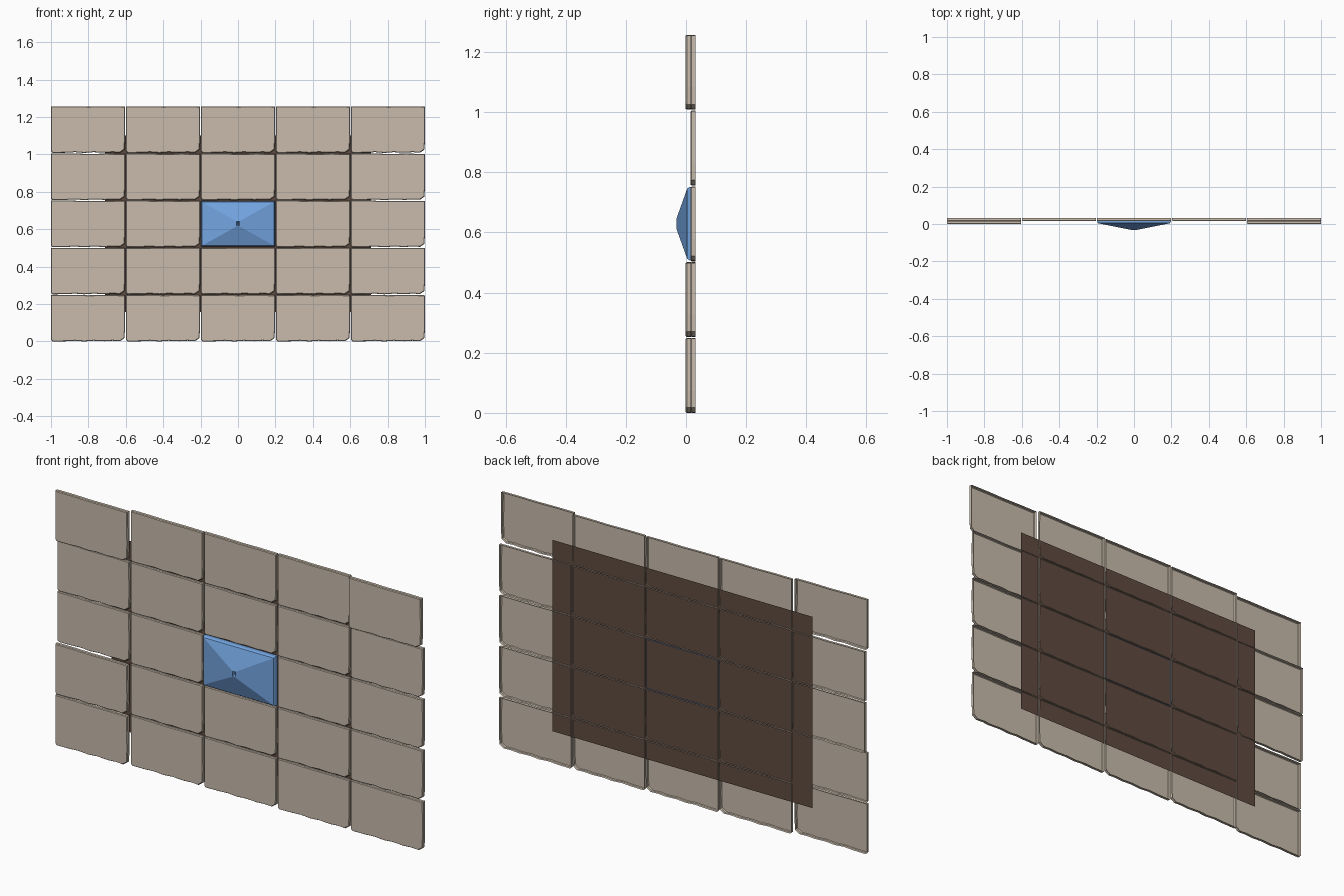
import bpy, bmesh

if "Cube" in bpy.data.objects:
    bpy.data.objects.remove(bpy.data.objects["Cube"])

def material(name, rgb):
    m = bpy.data.materials.new(name)
    m.diffuse_color = (*rgb, 1)
    m.use_nodes = True
    m.node_tree.nodes["Principled BSDF"].inputs["Base Color"].default_value = m.diffuse_color
    return m

TAN = material("tan_stone", (0.58, 0.50, 0.41))
BLUE = material("blue_crystal", (0.17, 0.37, 0.74))
BROWN = material("dark_brown", (0.115, 0.07, 0.052))

PITCH_X, PITCH_Z = 0.401, 0.252
BACK = 0.032

def shell(name, rings, mat, loc):
    """Skin a list of (outline, y) rings and cap the last one; the back stays open."""
    bm = bmesh.new()
    loops = [[bm.verts.new((x, y, z)) for x, z in pts] for pts, y in rings]
    for a, b in zip(loops, loops[1:]):
        n = len(a)
        for i in range(n):
            j = (i + 1) % n
            bm.faces.new((a[i], a[j], b[j], b[i]))
    bm.faces.new(loops[-1])
    me = bpy.data.meshes.new(name)
    bm.to_mesh(me)
    bm.free()
    me.materials.append(mat)
    ob = bpy.data.objects.new(name, me)
    ob.location = loc
    bpy.context.collection.objects.link(ob)
    return ob

def scaled(pts, dx, dz):
    """Shrink an outline by dx and dz at its sides."""
    return [(x * (1 - dx / 0.197), z * (1 - dz / 0.124)) for x, z in pts]

# Tile outline: worn bottom edge and a broken lower right corner
TILE = [(-0.197, -0.118), (-0.190, -0.125), (-0.12, -0.124), (-0.07, -0.121),
        (-0.02, -0.125), (0.03, -0.121), (0.09, -0.124), (0.13, -0.121),
        (0.172, -0.123), (0.195, -0.107), (0.198, -0.05), (0.197, 0.122),
        (0.10, 0.123), (0.0, 0.122), (-0.10, 0.124), (-0.197, 0.124)]

# Wall tiles; a few corner ones sit further forward
FORWARD = {(0, 0), (0, 1), (0, 4), (4, 4)}
for col in range(5):
    for row in range(5):
        if (col, row) == (2, 2):
            continue
        y = -0.016 if (col, row) in FORWARD else 0
        rings = [(TILE, BACK), (TILE, 0.019), (scaled(TILE, 0.003, 0.003), 0.015)]
        shell(f"wall_tile_{col}_{row}", rings, TAN,
              ((col - 2) * PITCH_X, y, 0.125 + row * PITCH_Z))

# Blue pyramid tile in the middle, with a small pit at its tip
def rect(w, h):
    return [(-w, -h), (w, -h), (w, h), (-w, h)]

shell("blue_pyramid_tile",
      [(rect(0.197, 0.122), BACK), (rect(0.197, 0.122), 0.012),
       (rect(0.192, 0.117), 0.004), (rect(0.012, 0.016), -0.032),
       (rect(0.009, 0.012), -0.032), (rect(0.004, 0.006), -0.018)],
      BLUE, (0, 0, 0.125 + 2 * PITCH_Z))

# Dark backing sheet just inside the rear rims
bpy.ops.mesh.primitive_plane_add(size=1, location=(0, 0.028, 0.629), rotation=(1.5707963, 0, 0))
sheet = bpy.context.object
sheet.name = "backing_sheet"
sheet.scale = (1.42, 0.945, 1)
sheet.data.materials.append(BROWN)
